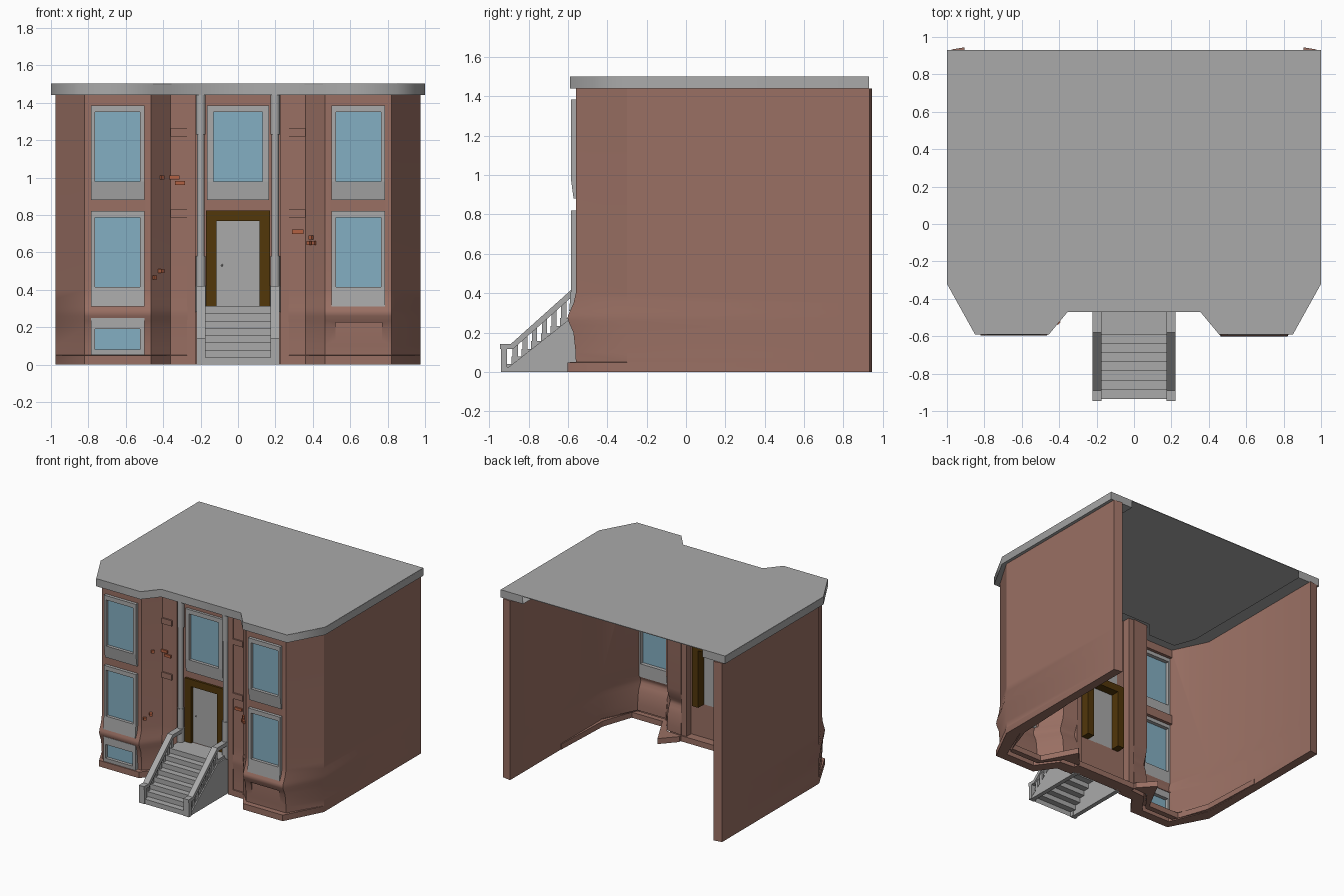
import bpy, bmesh, math
from mathutils import Matrix

if "Cube" in bpy.data.objects:
    bpy.data.objects.remove(bpy.data.objects["Cube"])


def material(name, rgb):
    m = bpy.data.materials.new(name)
    m.diffuse_color = (*rgb, 1)
    m.use_nodes = True
    m.node_tree.nodes["Principled BSDF"].inputs["Base Color"].default_value = m.diffuse_color
    return m


BROWN = material("brownstone", (0.32, 0.16, 0.125))
GLASS = material("glass", (0.23, 0.43, 0.54))
GOLD = material("door_wood", (0.085, 0.038, 0.003))
BRICK = material("brick", (0.45, 0.12, 0.055))
GREY = material("grey_stone", (0.40, 0.40, 0.40))


def finish(name, bm, mat=None, smooth=0):
    bmesh.ops.recalc_face_normals(bm, faces=bm.faces)
    me = bpy.data.meshes.new(name)
    bm.to_mesh(me)
    bm.free()
    ob = bpy.data.objects.new(name, me)
    bpy.context.collection.objects.link(ob)
    me.materials.append(mat or GREY)
    if smooth:
        shade(ob, smooth)
    return ob


def shade(ob, angle):
    bpy.ops.object.select_all(action="DESELECT")
    ob.select_set(True)
    bpy.context.view_layer.objects.active = ob
    bpy.ops.object.shade_smooth_by_angle(angle=math.radians(angle))


def box(name, x0, x1, y0, y1, z0, z1, mat=None):
    bm = bmesh.new()
    bmesh.ops.create_cube(bm, size=1, matrix=Matrix.Translation(
        ((x0 + x1) / 2, (y0 + y1) / 2, (z0 + z1) / 2)) @ Matrix.Diagonal((x1 - x0, y1 - y0, z1 - z0, 1)))
    return finish(name, bm, mat)


def extrude(bm, f, vec):
    ext = bmesh.ops.extrude_face_region(bm, geom=[f])["geom"]
    bmesh.ops.translate(bm, vec=vec, verts=[v for v in ext if isinstance(v, bmesh.types.BMVert)])


def prism(name, profile, x0, x1, mat=None):
    """Extrude a closed (y, z) profile along x."""
    bm = bmesh.new()
    extrude(bm, bm.faces.new([bm.verts.new((x0, y, z)) for y, z in profile]), (x1 - x0, 0, 0))
    return finish(name, bm, mat)


def thick_wall(name, outer, inner, profile, mat=None, sx=1, smooth=0, sides=(0, 1)):
    """Wall between two plan paths (x, y, bulge weight); profile is (z, bulge)."""
    bm = bmesh.new()
    n = len(outer)
    rows = []
    for z, d in profile:
        rows.append([[bm.verts.new((sx * x, y - d * w, z)) for x, y, w in path] for path in (outer, inner)])
    for a, b in zip(rows, rows[1:]):
        for s in sides:
            for i in range(n - 1):
                bm.faces.new((a[s][i], a[s][i + 1], b[s][i + 1], b[s][i]))
        for i in (0, n - 1):
            bm.faces.new((a[0][i], a[1][i], b[1][i], b[0][i]))
    for r in (rows[0], rows[-1]):
        for i in range(n - 1):
            bm.faces.new((r[0][i], r[0][i + 1], r[1][i + 1], r[1][i]))
    return finish(name, bm, mat, smooth)


def cut(ob, *dims):
    c = box("cutter", *dims, BROWN)
    c.hide_render = True
    m = ob.modifiers.new("opening", "BOOLEAN")
    m.operation, m.solver, m.object = "DIFFERENCE", "EXACT", c
    bpy.context.view_layer.objects.active = ob
    bpy.ops.object.modifier_apply(modifier=m.name)
    bpy.data.objects.remove(c)


def window(name, wall, outer, glass, front, low, depth=0.07):
    """Frame of three bars and a tapered sill, around a recessed pane."""
    x0, x1, z0, z1 = outer
    a, b, c, d = glass
    back = front + depth
    e = 0.006
    cut(wall, x0 + e, x1 - e, front - 0.1, front + 0.3, z0 + e, z1 - e)
    box(name + "_frame_left", x0, a, front, back, c, z1)
    box(name + "_frame_right", b, x1, front, back, c, z1)
    box(name + "_frame_top", a, b, front, back, d, z1)
    prism(name + "_sill", [(front, c), (low, z0), (back, z0), (back, c)], x0, x1)
    box(name + "_glass", a, b, front + 0.025, front + 0.04, c, d, GLASS)


# side walls with angled bays, plinth and bulging base
outer = [(.975, .933, 0), (.975, -.30, 0), (.82, -.56, 1), (.465, -.56, 1), (.36, -.445, .2), (.27, -.445, .2)]
inner = [(.905, .945, 0), (.905, -.22, 0), (.775, -.49, 1), (.52, -.49, 1), (.40, -.33, .9), (.27, -.32, .9)]
ledge_in = [(.90, .3, 0), (.88, -.2, 0), (.795, -.446, 0), (.522, -.446, 0), (.38, -.18, 0), (.27, -.30, 0)]
ledge_out = [(.91, .3, 0)] + inner[1:]
walls = {}
for side, sx, k in (("right", 1, 1), ("left", -1, .85)):
    prof = [(0, .042), (.0485, .042), (.05, 0), (.10, .001), (.20, .012), (.235, .028), (.26, .0383),
            (.275, .042), (.29, .0383), (.31, .029), (.35, .011), (.40, 0), (1.44, 0)]
    w = thick_wall(side + "_wall", outer, inner, [(z, d * k) for z, d in prof], BROWN, sx)
    walls[sx] = w
    thick_wall(side + "_inner_ledge", ledge_out, ledge_in, [(.001, 0), (.045, 0)], BROWN, sx)
    xs = sorted((sx * .50, sx * .785))
    gs = sorted((sx * .525, sx * .765))
    window(side + "_upper_window", w, (*xs, .88, 1.385), (*gs, .98, 1.35), -.585, -.571)
    window(side + "_main_window", w, (*xs, .31, .82), (*gs, .415, .785), -.585, -.594)
    # pilaster and stone bands beside the entrance
    a, b = sorted((sx * .227, sx * .272))
    box(side + "_pilaster", a, b, -.45, -.33, 0, 1.44, BROWN)
    a, b = sorted((sx * .27, sx * .36))
    for z in (.785, 1.22):
        box(side + "_band", a, b, -.457, -.43, z, z + .045, BROWN)
window("basement_window", walls[-1], (-.785, -.50, .05, .25), (-.765, -.525, .08, .19), -.592, -.59)
cut(walls[1], .52, .77, -.7, -.5645, .12, .225)
for w in walls.values():
    shade(w, 30.3)

# entrance wall with its window and door
mid = box("entrance_wall", -.23, .23, -.415, -.39, 0, 1.44, BROWN)
cut(mid, -.165, .165, -.6, -.2, .312, .82)
window("entrance_window", mid, (-.165, .165, .88, 1.385), (-.13, .13, .98, 1.35), -.435, -.427, .045)
box("entrance_plinth", -.27, .27, -.42, -.32, 0, .045, BROWN)
box("door", -.117, .117, -.41, -.39, .31, .77)
for s in (-1, 1):
    a, b = sorted((s * .115, s * .172))
    box("door_frame_side", a, b, -.432, -.32, .31, .825, GOLD)
box("door_frame_top", -.115, .115, -.432, -.32, .768, .825, GOLD)
bm = bmesh.new()
bmesh.ops.create_icosphere(bm, subdivisions=1, radius=.007, matrix=Matrix.Translation((-.085, -.415, .53)))
finish("door_knob", bm)

# roof: cornice rim open at the back plus top sheet
ro = [(1, .93, 0), (1, -.32, 0), (.85, -.59, 0), (.455, -.59, 0), (.355, -.47, 0)]
ri = [(.80, .93, 0), (.80, -.25, 0), (.74, -.42, 0), (.50, -.42, 0), (.40, -.30, 0)]


def both(p):
    return p + [(-x, y, w) for x, y, w in reversed(p)]


thick_wall("cornice", both(ro), both(ri), [(1.44, 0), (1.499, 0)], smooth=62, sides=(0,))
bm = bmesh.new()
extrude(bm, bm.faces.new([bm.verts.new((x * .999, y, 1.497)) for x, y, _ in both(ro)]), (0, 0, .005))
finish("roof", bm)

# stepped columns either side of the door
for s in (-1, 1):
    bm = bmesh.new()
    for z0, z1, r in ((.28, .42, .027), (.42, .58, .025), (.58, 1.23, .020), (1.23, 1.44, .026)):
        bmesh.ops.create_cone(bm, cap_ends=True, segments=12, radius1=r, radius2=r, depth=z1 - z0,
                              matrix=Matrix.Translation((s * .199, -.443, (z0 + z1) / 2)))
    finish("column", bm, smooth=40)

# stairs as a folded sheet of risers and treads
bm = bmesh.new()
pts = []
for k in range(8):
    y = -.935 + .0493 * k
    pts += [(y, .039 * k), (y, .039 * (k + 1))]
pts.append((-.40, .312))
rows = [[bm.verts.new((x, y, z)) for x in (-.185, .185)] for y, z in pts]
for a, b in zip(rows, rows[1:]):
    bm.faces.new((a[0], a[1], b[1], b[0]))
finish("steps", bm)

# stringers, balusters, rails and newels
for s in (-1, 1):
    a, b = sorted((s * .182, s * .207))
    prism("step_ends", pts + [(-.40, 0)], a, b)
    a, b = sorted((s * .182, s * .216))
    prism("stringer", [(-.94, 0), (-.94, .02), (-.90, .025), (-.57, .285), (-.415, .30), (-.415, 0)], a, b)
    c, d = sorted((s * .175, s * .222))
    prism("rail", [(-.945, .115), (-.945, .142), (-.89, .142), (-.58, .42), (-.45, .42), (-.45, .39),
                   (-.57, .39), (-.88, .115)], c, d)
    box("newel", c, d, -.94, -.91, 0, .12)
    for k in range(1, 8):
        y = -.935 + .0493 * k + .018
        m, w = s * .197, .013
        z, zt = .039 * (k + 1), .115 + (y + .88) * .887
        prism("baluster", [(y - w, z - .02), (y + w, z - .02), (y + w, zt + .022), (y - w, zt)], m - w, m + w)

# exposed bricks on the recess walls
for x, z, w in ((-.41, 1.0, .03), (-.34, 1.0, .055), (-.31, .97, .055), (-.42, .50, .06), (-.45, .465, .03),
                (.32, .71, .06), (.395, .68, .03), (.39, .65, .045), (.41, .65, .03)):
    t = max(0, abs(x) - .36) / .105
    turn = 0 if t == 0 else math.copysign(math.radians(-47.6), x)
    bm = bmesh.new()
    bmesh.ops.create_cube(bm, size=1, matrix=Matrix.Translation((x, -.445 - .115 * t, z)) @
                          Matrix.Rotation(turn, 4, "Z") @ Matrix.Diagonal((w, .022, .022, 1)))
    finish("exposed_brick", bm, BRICK)
